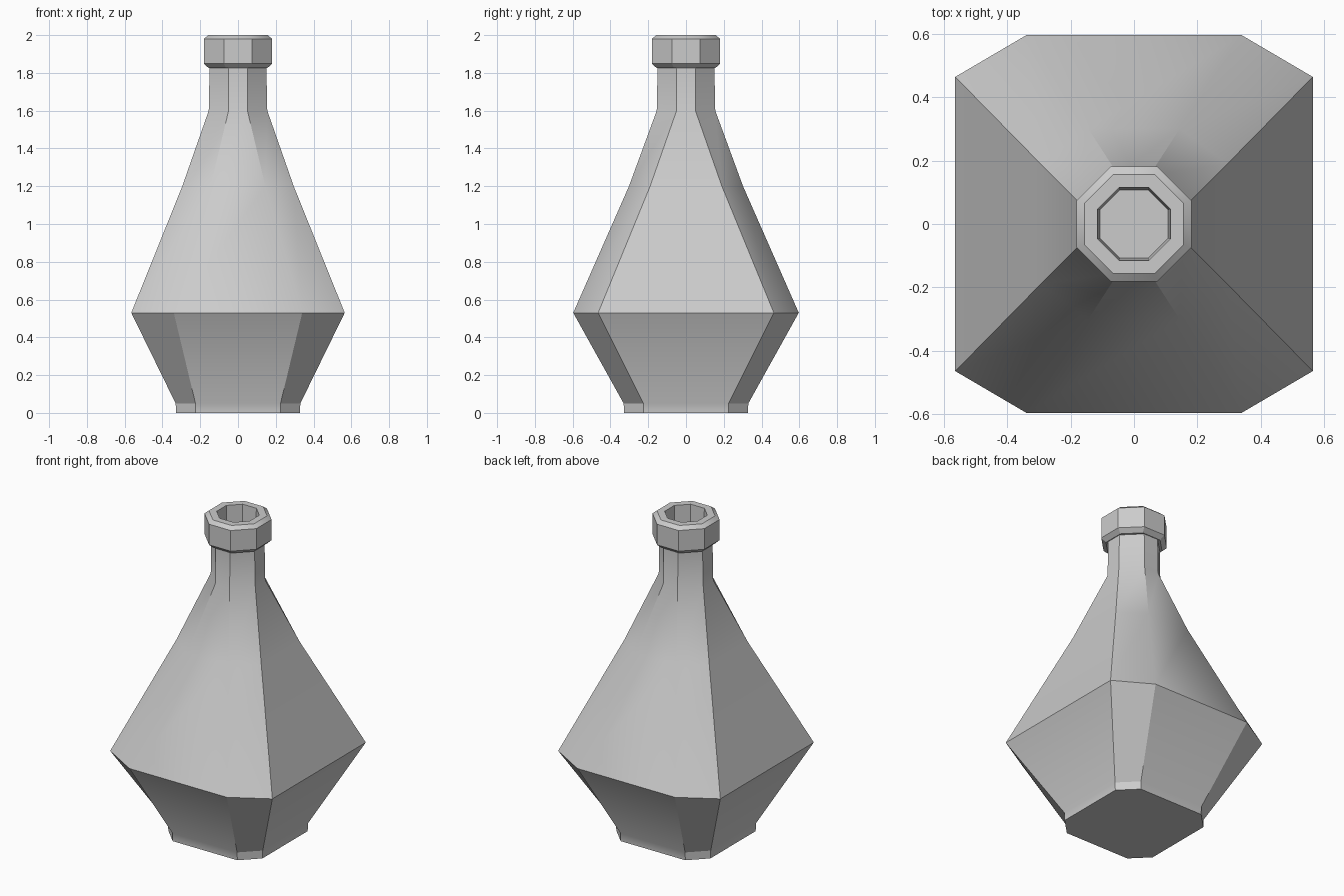
import bpy, bmesh, math

if "Cube" in bpy.data.objects:
    bpy.data.objects.remove(bpy.data.objects["Cube"])


def loft(name, sections):
    """Skin a stack of eight-sided sections (z, half_x, half_y, flat_x, flat_y)."""
    bm = bmesh.new()
    rings = []
    for z, hx, hy, fx, fy in sections:
        pts = [(hx, -fy), (hx, fy), (fx, hy), (-fx, hy),
               (-hx, fy), (-hx, -fy), (-fx, -hy), (fx, -hy)]
        rings.append([bm.verts.new((x, y, z)) for x, y in pts])
    for low, high in zip(rings, rings[1:]):
        for i in range(8):
            j = (i + 1) % 8
            bm.faces.new((low[i], low[j], high[j], high[i]))
    bm.faces.new(rings[0][::-1])
    bm.faces.new(rings[-1])
    bmesh.ops.recalc_face_normals(bm, faces=bm.faces)
    mesh = bpy.data.meshes.new(name)
    bm.to_mesh(mesh)
    bm.free()
    obj = bpy.data.objects.new(name, mesh)
    bpy.context.collection.objects.link(obj)
    bpy.ops.object.select_all(action='DESELECT')
    obj.select_set(True)
    bpy.context.view_layer.objects.active = obj
    bpy.ops.object.shade_smooth_by_angle(angle=math.radians(30))
    return obj


def octagon(z, r, k=math.tan(math.pi / 8)):
    return (z, r, r, r * k, r * k)


# Foot, belly, shoulders and neck
loft("bottle_body", [
    (0.0, 0.328, 0.328, 0.225, 0.225),
    (0.05, 0.33, 0.33, 0.225, 0.225),
    (0.53, 0.565, 0.597, 0.34, 0.465),
    (1.2, 0.295, 0.302, 0.145, 0.19),
    (1.6, 0.155, 0.155, 0.05, 0.05),
    (1.84, 0.15, 0.15, 0.05, 0.05),
])

# Collar at the mouth, with a recessed opening
loft("mouth_collar", [
    octagon(1.825, 0.155),
    octagon(1.85, 0.181),
    octagon(1.98, 0.181),
    octagon(2.0, 0.157),
    octagon(2.0, 0.115),
    octagon(1.85, 0.108),
])
